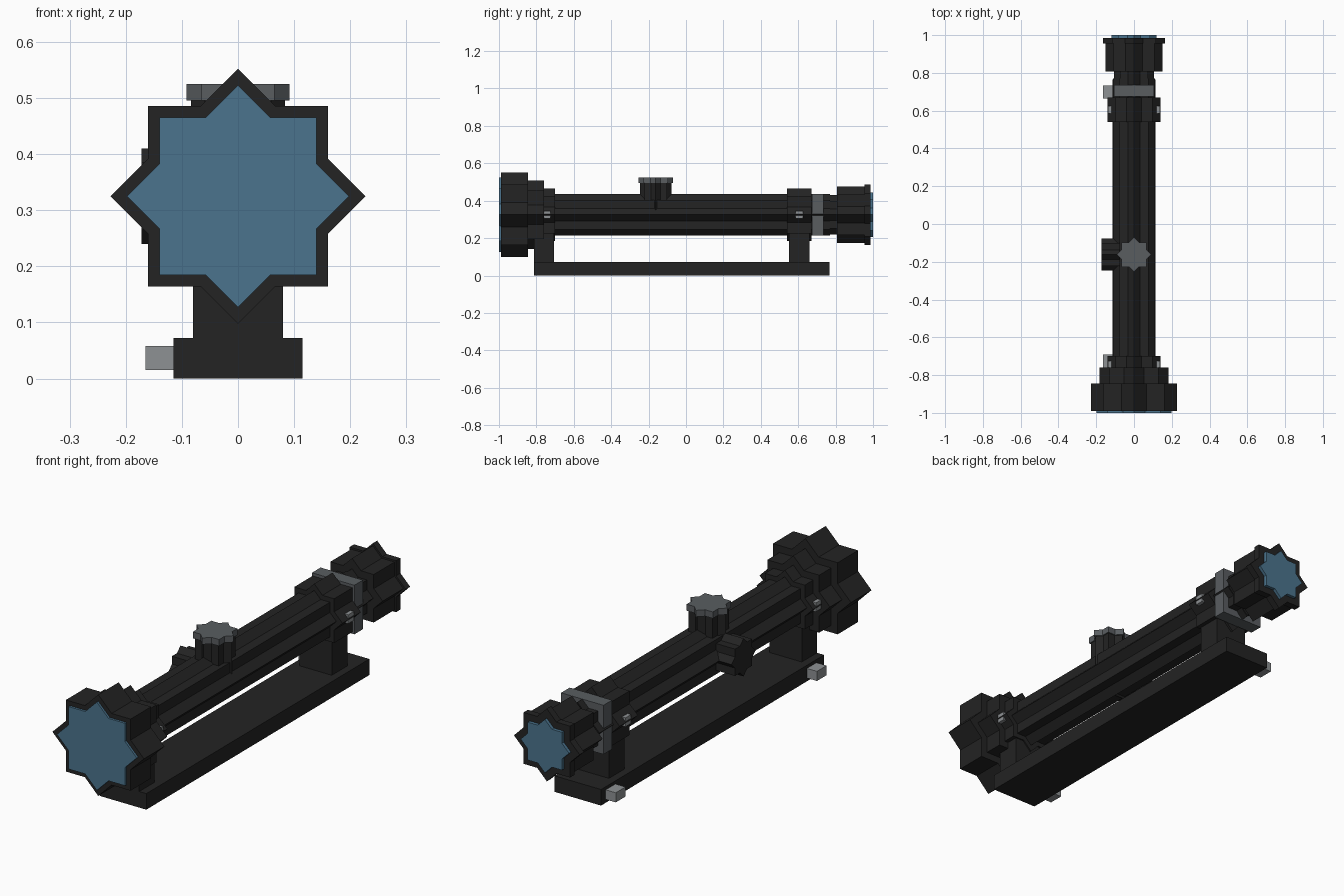
import bpy, bmesh, math
from mathutils import Vector

cube = bpy.data.objects.get("Cube")
if cube:
    bpy.data.objects.remove(cube, do_unlink=True)

AXIS_Z = 0.325     # height of the optical axis
KNOB_Y = -0.162    # position of the adjustment knobs


def material(name, r, g, b):
    m = bpy.data.materials.new(name)
    m.use_nodes = True
    m.diffuse_color = (r, g, b, 1)
    m.node_tree.nodes["Principled BSDF"].inputs["Base Color"].default_value = (r, g, b, 1)
    return m


black = material("matte_black", 0.017, 0.017, 0.017)
grey = material("dark_grey", 0.10, 0.11, 0.118)
silver = material("light_grey", 0.27, 0.285, 0.295)
glass = material("blue_glass", 0.07, 0.175, 0.27)


def finish(name, bm, mat):
    bmesh.ops.recalc_face_normals(bm, faces=bm.faces)
    mesh = bpy.data.meshes.new(name)
    bm.to_mesh(mesh)
    bm.free()
    mesh.materials.append(mat)
    ob = bpy.data.objects.new(name, mesh)
    bpy.context.collection.objects.link(ob)
    return ob


def box(name, x, y, z, mat):
    """Box from (min, max) ranges."""
    bm = bmesh.new()
    bmesh.ops.create_cube(bm, size=1)
    for v in bm.verts:
        v.co = Vector(r[0] if c < 0 else r[1] for c, r in zip(v.co, (x, y, z)))
    return finish(name, bm, mat)


def star(name, start, end, radius, mat):
    """Eight-pointed star prism between two points on one axis."""
    start, end = Vector(start), Vector(end)
    along = (end - start).normalized()
    u = Vector((0, 0, 1)) if abs(along.z) < 0.5 else Vector((1, 0, 0))
    w = along.cross(u)
    inner = radius / (math.sqrt(2) * math.cos(math.pi / 8))
    bm = bmesh.new()
    ring = []
    for i in range(16):
        a, r = i * math.pi / 8, inner if i % 2 else radius
        ring.append(bm.verts.new(start + u * r * math.cos(a) + w * r * math.sin(a)))
    face = bm.faces.new(ring)
    out = bmesh.ops.extrude_face_region(bm, geom=[face], use_keep_orig=True)
    moved = [g for g in out["geom"] if isinstance(g, bmesh.types.BMVert)]
    bmesh.ops.translate(bm, verts=moved, vec=end - start)
    return finish(name, bm, mat)


# Optical body, front to back: name, y start, y end, tip radius, material
for name, y0, y1, radius, mat in (
    ("front_lens", -1.0, -0.98, 0.198, glass),
    ("objective_bell", -0.99, -0.845, 0.227, black),
    ("bell_step", -0.85, -0.76, 0.182, black),
    ("front_ring", -0.77, -0.70, 0.14, black),
    ("main_tube", -0.72, 0.77, 0.11, black),
    ("rear_ring", 0.54, 0.67, 0.14, black),
    ("eyepiece_neck", 0.76, 0.82, 0.105, black),
    ("eyepiece", 0.808, 0.97, 0.152, black),
    ("eyepiece_rim", 0.955, 0.986, 0.163, black),
    ("rear_lens", 0.98, 1.0, 0.12, glass),
):
    star(name, (0, y0, AXIS_Z), (0, y1, AXIS_Z), radius, mat)

# Zoom band
box("zoom_band", (-0.105, 0.105), (0.674, 0.735), (AXIS_Z - 0.11, AXIS_Z + 0.11), grey)

# Adjustment knobs
star("top_knob", (0, KNOB_Y, AXIS_Z), (0, KNOB_Y, 0.5), 0.084, black)
star("top_knob_cap", (0, KNOB_Y, 0.496), (0, KNOB_Y, 0.525), 0.092, grey)
star("side_knob", (0, KNOB_Y, AXIS_Z), (-0.172, KNOB_Y, AXIS_Z), 0.085, black)

# Mount
box("mount_rail", (-0.115, 0.115), (-0.814, 0.766), (0, 0.072), black)
for end, post, bolt, screw in (
    ("front", (-0.814, -0.706), (-0.76, -0.692), -0.745),
    ("rear", (0.55, 0.66), (0.664, 0.733), 0.605),
):
    box(end + "_post", (-0.08, 0.08), post, (0.06, 0.26), black)
    box(end + "_clamp_bolt", (-0.165, -0.1), bolt, (0.015, 0.058), silver)
    # Ring screws on both sides
    for side, s in (("left", 1), ("right", -1)):
        box(f"{end}_ring_screw_{side}", sorted((s * 0.09, s * 0.137)),
            (screw - 0.02, screw + 0.02), (AXIS_Z - 0.02, AXIS_Z + 0.02), silver)
